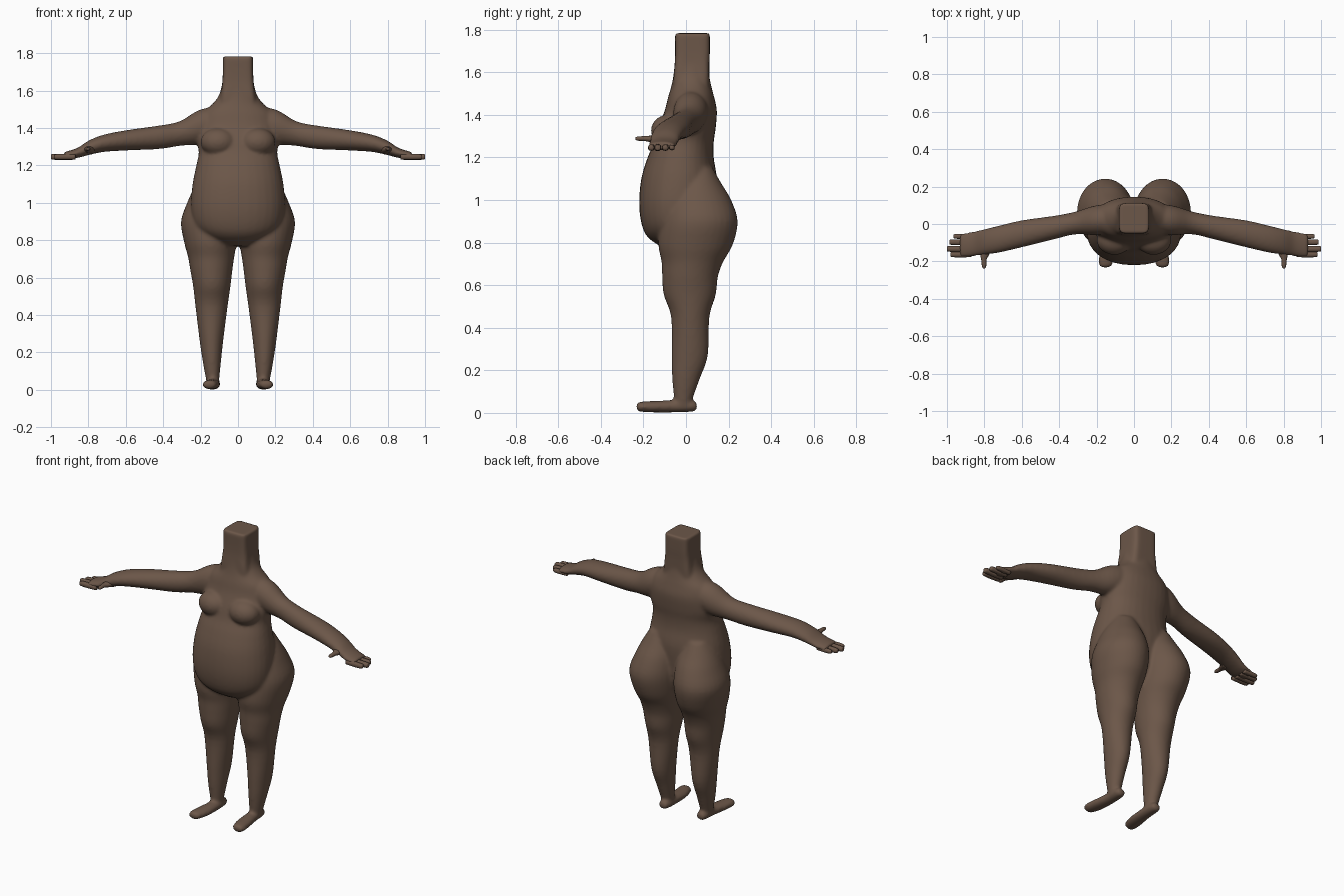
import bpy, bmesh, math
from mathutils import Vector

cube = bpy.data.objects.get("Cube")
if cube:
    bpy.data.objects.remove(cube, do_unlink=True)

skin = bpy.data.materials.new("brown_skin")
skin.use_nodes = True
COLOUR = (0.15, 0.095, 0.066, 1)
skin.diffuse_color = COLOUR
skin.node_tree.nodes["Principled BSDF"].inputs["Base Color"].default_value = COLOUR


def refine(rows, steps=4):
    """Catmull-Rom interpolation between section rows."""
    rows = [Vector(r) for r in rows]
    out = []
    for i in range(len(rows) - 1):
        p0, p1 = rows[max(i - 1, 0)], rows[i]
        p2, p3 = rows[i + 1], rows[min(i + 2, len(rows) - 1)]
        for s in range(steps):
            t = s / steps
            out.append(p1 + 0.5 * t * (p2 - p0 + t * (2 * p0 - 5 * p1 + 4 * p2 - p3
                                                     + t * (3 * (p1 - p2) + p3 - p0))))
    return out + [rows[-1]]


def loft(bm, axis, rows, side=1, power=2, count=32):
    """Rows: position on axis, then low/high limits of the two other axes."""
    others = [k for k in range(3) if k != axis]
    rings = []
    for pos, a0, a1, b0, b1 in refine(rows):
        ring = []
        for k in range(count):
            ang = 2 * math.pi * k / count
            c, s = math.cos(ang), math.sin(ang)
            co = [0, 0, 0]
            co[axis] = pos
            co[others[0]] = (a0 + a1 + (a1 - a0) * math.copysign(abs(c) ** (2 / power), c)) / 2
            co[others[1]] = (b0 + b1 + (b1 - b0) * math.copysign(abs(s) ** (2 / power), s)) / 2
            co[0] *= side
            ring.append(bm.verts.new(co))
        rings.append(ring)
    faces = [bm.faces.new(rings[0]), bm.faces.new(rings[-1])]
    for r, q in zip(rings, rings[1:]):
        for k in range(count):
            n = (k + 1) % count
            faces.append(bm.faces.new((r[k], r[n], q[n], q[k])))
    bmesh.ops.recalc_face_normals(bm, faces=faces)


def finish(bm, name):
    mesh = bpy.data.meshes.new(name)
    bm.to_mesh(mesh)
    bm.free()
    mesh.materials.append(skin)
    mesh.shade_smooth()
    ob = bpy.data.objects.new(name, mesh)
    bpy.context.collection.objects.link(ob)
    return ob


TORSO = [(.77, -.09, .09, -.10, .06), (.82, -.18, .18, -.175, .1),
         (.88, -.235, .235, -.207, .13), (.98, -.252, .252, -.22, .14),
         (1.1, -.243, .243, -.21, .145), (1.2, -.223, .223, -.18, .13),
         (1.27, -.21, .21, -.15, .13), (1.34, -.22, .22, -.13, .14),
         (1.42, -.21, .21, -.1, .145), (1.48, -.19, .19, -.085, .133),
         (1.53, -.135, .135, -.07, .12), (1.58, -.1, .1, -.06, .11),
         (1.66, -.08, .08, -.05, .1)]
NECK = [(1.48, -.1, .1, -.06, .11), (1.56, -.094, .094, -.06, .11),
        (1.64, -.084, .084, -.053, .11), (1.7, -.081, .081, -.051, .112),
        (1.783, -.081, .081, -.052, .112)]
LEG = [(.02, .105, .165, -.045, .025), (.06, .1, .172, -.055, .03),
       (.16, .09, .19, -.065, .065), (.27, .078, .206, -.068, .103),
       (.45, .055, .228, -.07, .11), (.555, .04, .24, -.105, .14),
       (.64, .03, .255, -.112, .15), (.71, .02, .267, -.115, .175),
       (.79, .008, .288, -.13, .22), (.9, .002, .305, -.12, .243),
       (1.0, .008, .272, -.1, .212), (1.08, .025, .235, -.06, .165),
       (1.15, .06, .19, 0, .125)]
ARM = [(.06, -.05, .11, 1.36, 1.52), (.2, -.06, .1, 1.315, 1.5),
       (.31, -.055, .067, 1.305, 1.437), (.42, -.08, .045, 1.288, 1.414),
       (.6, -.125, .02, 1.28, 1.388), (.72, -.153, -.008, 1.272, 1.364),
       (.8, -.165, -.027, 1.255, 1.332), (.86, -.173, -.04, 1.24, 1.293),
       (.93, -.178, -.052, 1.233, 1.272)]
FOOT = [(.052, .12, .145, .018, .042), (.035, .1, .162, .006, .058),
        (-.05, .095, .168, .002, .06), (-.15, .098, .185, .002, .056),
        (-.2, .11, .19, .004, .054), (-.225, .12, .185, .008, .05),
        (-.233, .135, .17, .018, .042)]

# Trunk, limbs and feet fused into one smooth skin
bm = bmesh.new()
loft(bm, 2, TORSO, power=2.2)
loft(bm, 2, NECK, power=6, count=64)
for side in (1, -1):
    loft(bm, 2, LEG, side)
    loft(bm, 0, ARM, side)
    loft(bm, 1, FOOT, side)
    # Chest fold
    chest = bmesh.ops.create_uvsphere(bm, u_segments=24, v_segments=16, radius=1)["verts"]
    for v in chest:
        v.co = (side * .105 + v.co.x * .095, -.085 + v.co.y * .08, 1.325 + v.co.z * .075)
body = finish(bm, "body")
remesh = body.modifiers.new("fuse", 'REMESH')
remesh.mode = 'VOXEL'
remesh.voxel_size = .009
remesh.use_smooth_shade = True
smooth = body.modifiers.new("soften", 'SMOOTH')
smooth.factor = .5
smooth.iterations = 8

# Fingers and thumbs: y at the knuckle, length tip, thickness
FINGERS = [(-.066, .965, .012), (-.097, .987, .014), (-.133, 1.0, .015), (-.163, .982, .014)]
for side, word in ((1, "left"), (-1, "right")):
    for i, (y, tip, r) in enumerate(FINGERS):
        bm = bmesh.new()
        loft(bm, 0, [(x, y - r * f, y + r * f, 1.246 - r * f, 1.246 + r * f)
                     for x, f in ((.87, 1), (.93, 1.1), (tip - .01, 1), (tip, .7))],
             side, 2.5, 12)
        finish(bm, f"{word}_finger_{i + 1}")
    bm = bmesh.new()
    loft(bm, 1, [(-.12, .755, .82, 1.26, 1.305), (-.165, .775, .822, 1.27, 1.302),
                 (-.19, .788, .817, 1.276, 1.3), (-.225, .79, .813, 1.278, 1.298),
                 (-.237, .796, .808, 1.282, 1.294)], side, 2, 12)
    finish(bm, f"{word}_thumb")
